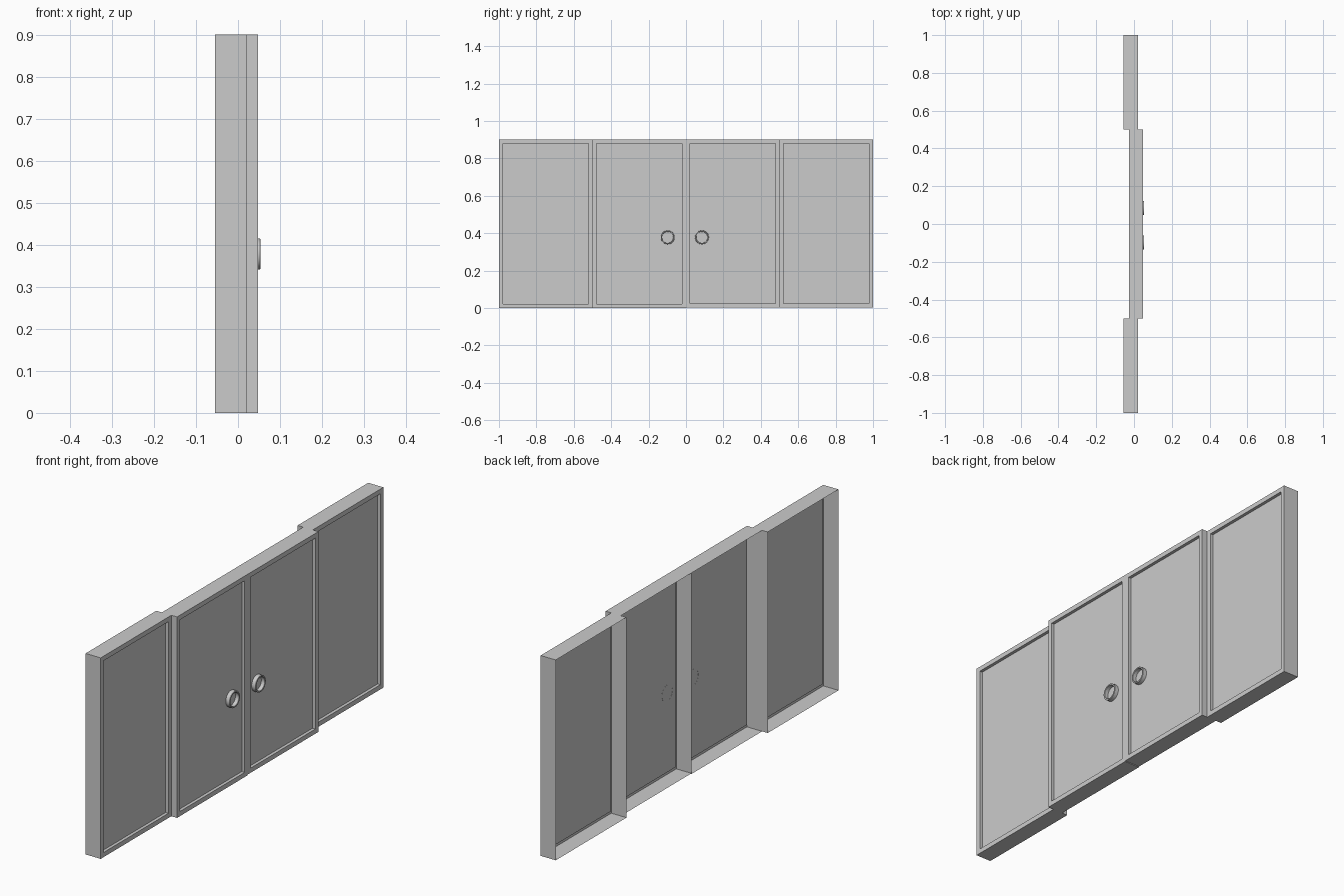
import bpy, bmesh, math

if "Cube" in bpy.data.objects:
    bpy.data.objects.remove(bpy.data.objects["Cube"])

HEIGHT = 0.9
RIM = 0.021      # width of the raised border
RECESS = 0.014   # how far the panel sits behind the border
DEPTH = 0.075


def loft(name, loops, smooth=False):
    """Skin a series of closed loops and cap the last one."""
    bm = bmesh.new()
    rings = [[bm.verts.new(p) for p in loop] for loop in loops]
    n = len(rings[0])
    for a, b in zip(rings, rings[1:]):
        for i in range(n):
            j = (i + 1) % n
            bm.faces.new((a[i], a[j], b[j], b[i]))
    bm.faces.new(rings[-1])
    mesh = bpy.data.meshes.new(name)
    bm.to_mesh(mesh)
    bm.free()
    obj = bpy.data.objects.new(name, mesh)
    bpy.context.collection.objects.link(obj)
    if smooth:
        bpy.context.view_layer.objects.active = obj
        obj.select_set(True)
        bpy.ops.object.shade_smooth_by_angle(angle=math.radians(30))
        obj.select_set(False)
    return obj


def rectangle(x, y0, y1, z0, inset):
    a, b, lo, hi = y0 + inset, y1 - inset, z0 + inset, HEIGHT - inset
    return [(x, a, lo), (x, b, lo), (x, b, hi), (x, a, hi)]


def circle(x, y, z, r, n=32):
    return [(x, y + r * math.cos(2 * math.pi * i / n),
             z + r * math.sin(2 * math.pi * i / n)) for i in range(n)]


def door(name, y0, front, z0):
    """Open-backed shell with a border around a sunken panel."""
    steps = [(front - DEPTH, 0), (front, 0), (front, RIM), (front - RECESS, RIM)]
    return loft(name, [rectangle(x, y0, y0 + 0.5, z0, i) for x, i in steps])


def pull(name, y, front):
    """Round cup-shaped finger pull standing on the panel."""
    base = front - RECESS
    steps = [(base - 0.0005, 0.037), (front + 0.004, 0.037),
             (front + 0.005, 0.036), (front + 0.005, 0.031),
             (front + 0.004, 0.030), (base + 0.001, 0.030)]
    return loft(name, [circle(x, y, 0.378, r) for x, r in steps], True)


# Outer fixed panels, set back
door("left_outer_panel", -1.0, 0.02, 0.0)
door("right_outer_panel", 0.5, 0.02, 0.003)

# Inner doors, set forward
door("left_inner_door", -0.5, 0.048, 0.0)
door("right_inner_door", 0.0, 0.048, 0.003)

# Finger pulls
pull("left_pull", -0.098, 0.048)
pull("right_pull", 0.085, 0.048)
